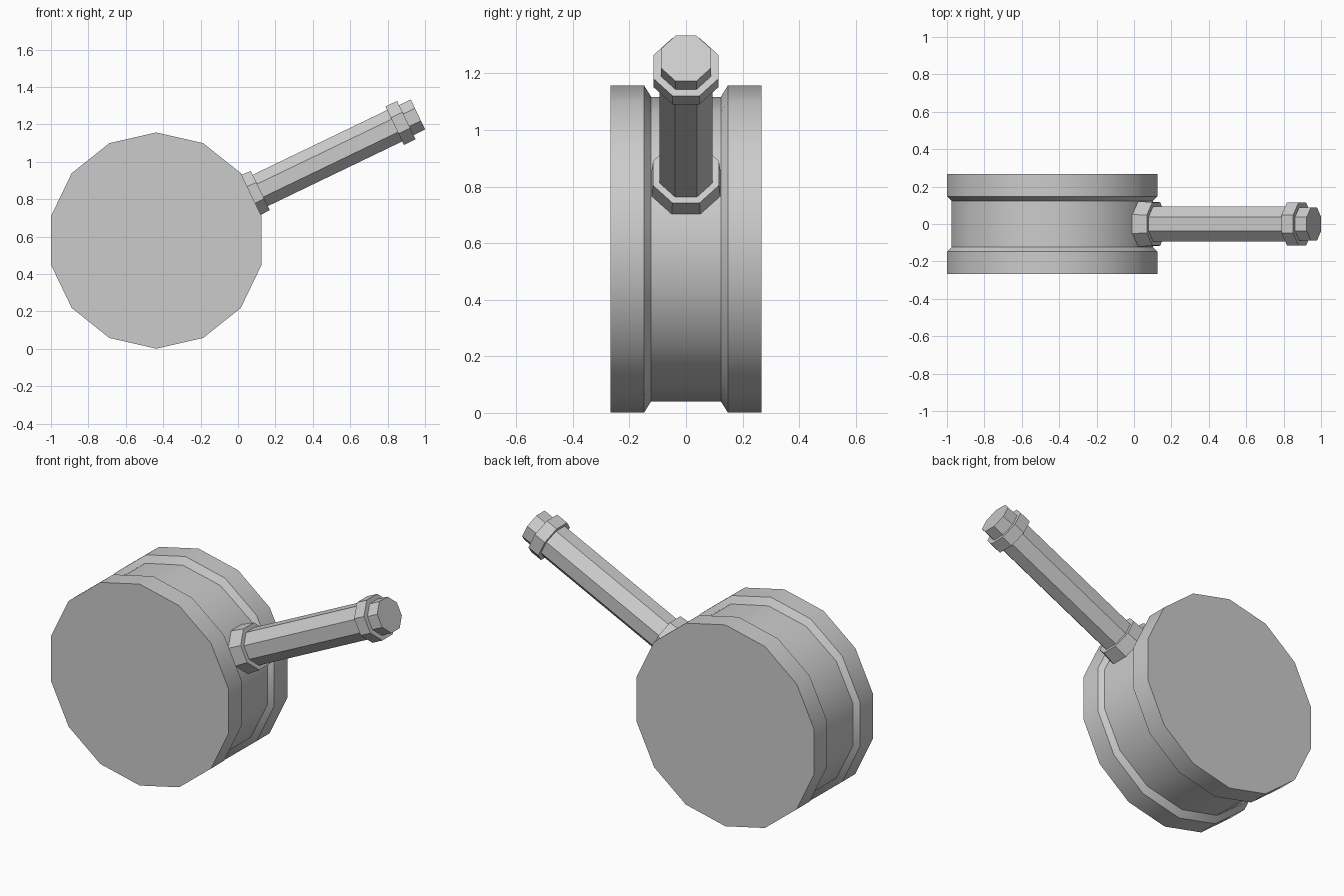
import bpy, bmesh
from math import sin, cos, pi, radians, atan2
from mathutils import Vector, Matrix

if "Cube" in bpy.data.objects:
    bpy.data.objects.remove(bpy.data.objects["Cube"])

CENTRE = Vector((-0.437, 0, 0.579))   # middle of the drum
STEP = 2 * pi / 14


def lathe(name, rings, sides, matrix, smooth=False):
    """Closed loft along local z; rings are (height, corner radius, x scale), first corner half a step off x."""
    bm = bmesh.new()
    loops = []
    for h, r, sx in rings:
        loops.append([bm.verts.new((r * sx * cos((i + 0.5) * 2 * pi / sides),
                                    r * sin((i + 0.5) * 2 * pi / sides), h))
                      for i in range(sides)])
    for a, b in zip(loops, loops[1:]):
        for i in range(sides):
            j = (i + 1) % sides
            bm.faces.new((a[i], a[j], b[j], b[i]))
    bm.faces.new(loops[0][::-1])
    bm.faces.new(loops[-1])
    bmesh.ops.recalc_face_normals(bm, faces=bm.faces)
    bm.transform(matrix)
    mesh = bpy.data.meshes.new(name)
    bm.to_mesh(mesh)
    bm.free()
    obj = bpy.data.objects.new(name, mesh)
    bpy.context.collection.objects.link(obj)
    if smooth:
        bpy.ops.object.select_all(action='DESELECT')
        obj.select_set(True)
        bpy.context.view_layer.objects.active = obj
        bpy.ops.object.shade_smooth_by_angle(angle=radians(30))
    return obj


# Drum head: 14-sided, lying along y, with a recessed waist between two rims
drum_matrix = Matrix.Translation(CENTRE) @ Matrix.Rotation(pi / 2, 4, 'X')
half = [(0.267, 0.578, 1), (0.148, 0.578, 1), (0.123, 0.538, 1.025)]
rings = [(-h, r, s) for h, r, s in half] + half[::-1]
lathe("drum_head", rings, 14, drum_matrix, smooth=True)

# Handle: octagonal parts pointing out from the middle of one drum facet
handle_matrix = Matrix.Translation(CENTRE) @ Matrix.Rotation(pi / 2 - STEP, 4, 'Y')


def octagon(name, start, end, flat0, flat1=None):
    k = 1 / cos(pi / 8)
    lathe(name, [(start, flat0 * k, 1), (end, (flat1 or flat0) * k, 1)], 8, handle_matrix)


octagon("handle_collar", 0.50, 0.617, 0.124, 0.116)
octagon("handle_shaft", 0.58, 1.45, 0.093)
octagon("handle_ring", 1.415, 1.484, 0.114)
octagon("handle_cap", 1.46, 1.553, 0.089)
